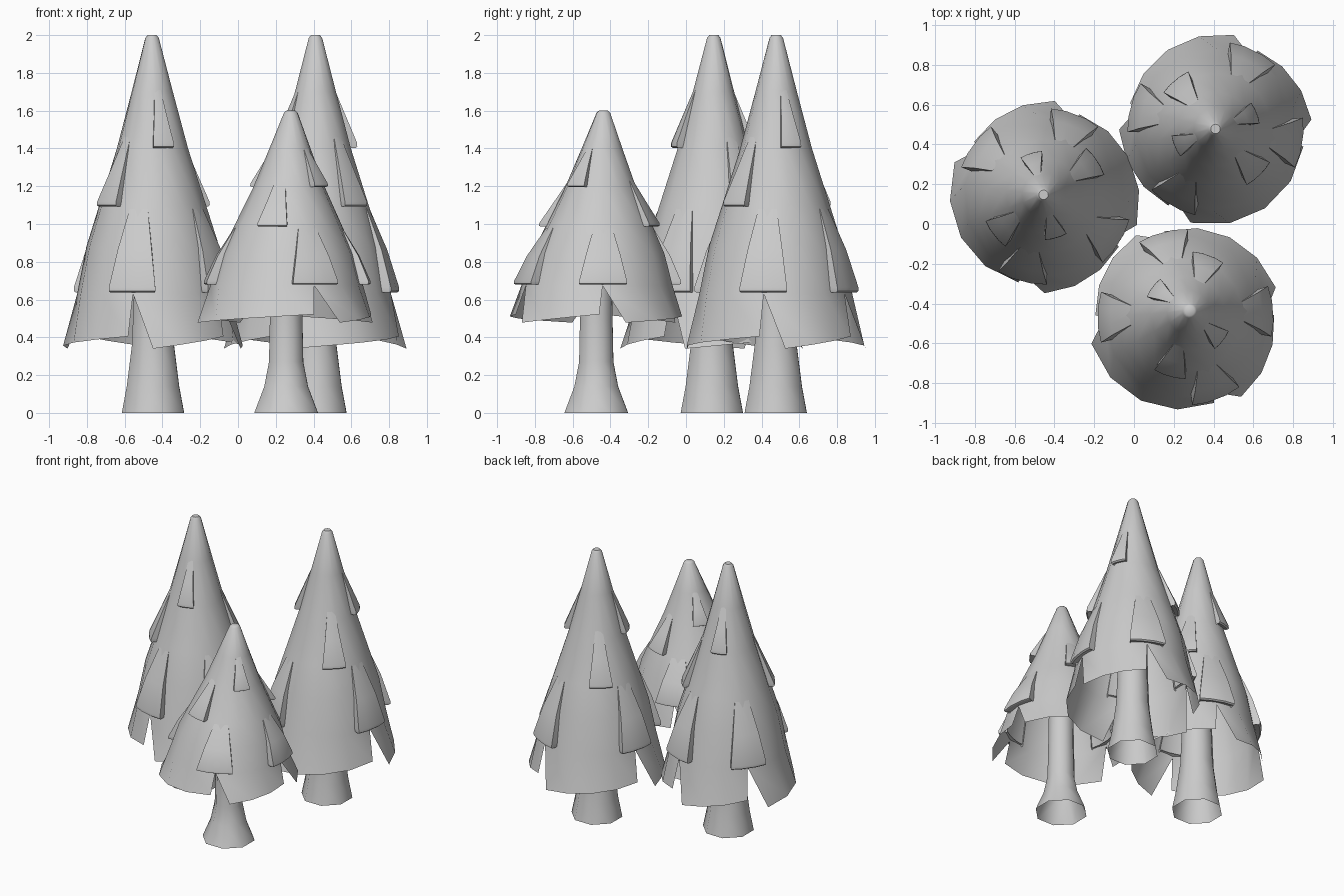
import bpy, bmesh
from math import sin, cos, radians, degrees
from mathutils import Vector

cube = bpy.data.objects.get("Cube")
if cube:
    bpy.data.objects.remove(cube)

grey = bpy.data.materials.new("plain grey")
grey.use_nodes = True
COLOUR = (0.6, 0.6, 0.6, 1)
grey.diffuse_color = COLOUR
grey.node_tree.nodes["Principled BSDF"].inputs["Base Color"].default_value = COLOUR

# Canopy outline as (height, radius), from the tip down to the top of the slits
PROFILE = [(2.0, 0.024), (1.985, 0.036), (1.7, 0.11), (1.4, 0.19),
           (1.1, 0.285), (0.88, 0.355), (0.63, 0.405)]
SLITS = [255, 328, 429, 504, 615]          # slit directions, last repeats the first
# Overhanging flaps: direction, lower height, upper height, half width, depth
FLAPS = [(286, 1.41, 1.72, 15, 0.04), (107, 1.41, 1.72, 15, 0.04),
         (218, 1.10, 1.46, 15, 0.04), (34, 1.10, 1.46, 15, 0.04)]
FLAPS += [(a, 0.645, 1.08, 17, 0.045) for a in SLITS[:4]]


def radius_at(z):
    for (z1, r1), (z0, r0) in zip(PROFILE, PROFILE[1:]):
        if z >= z0:
            return r0 + (r1 - r0) * (z - z0) / (z1 - z0)
    return PROFILE[-1][1]


def polar(angle, r, z):
    a = radians(angle)
    return Vector((r * cos(a), r * sin(a), z))


def skin(bm, rows, closed=False):
    """Join rows of vertices with quads."""
    for upper, lower in zip(rows, rows[1:]):
        n = len(upper)
        for i in range(n if closed else n - 1):
            j = (i + 1) % n
            bm.faces.new((upper[i], lower[i], lower[j], upper[j]))


def finish(bm, name, angle):
    mesh = bpy.data.meshes.new(name)
    bm.to_mesh(mesh)
    bm.free()
    mesh.materials.append(grey)
    obj = bpy.data.objects.new(name, mesh)
    bpy.context.collection.objects.link(obj)
    bpy.ops.object.select_all(action='DESELECT')
    obj.select_set(True)
    bpy.context.view_layer.objects.active = obj
    bpy.ops.object.shade_smooth_by_angle(angle=radians(angle))
    return obj


def place(bm, centre, turn, top, squash, lean):
    """Turn, squash and lean a canopy part, then move it to its tree."""
    for v in bm.verts:
        x, y, z = v.co
        c, s = cos(radians(turn)), sin(radians(turn))
        k = (z - 0.4) / 1.6
        v.co = (c * x - s * y + centre[0] + lean[0] * k,
                s * x + c * y + centre[1] + lean[1] * k,
                top - (2 - z) * squash)


def canopy(name, *where):
    bm = bmesh.new()
    # Panels between slits, each with evenly spaced columns
    panels = []
    for a0, a1 in zip(SLITS, SLITS[1:]):
        n = round((a1 - a0) / 25)
        panels.append([a0 + (a1 - a0) * i / n for i in range(n + 1)])
    columns = [a for p in panels for a in p[:-1]]
    rows = [[bm.verts.new(polar(a, r, z)) for a in columns] for z, r in PROFILE]
    skin(bm, rows, closed=True)
    bm.faces.new(rows[0])
    # Skirt panels that open away from each slit, with a slanting hem
    first = 0
    for p in panels:
        n = len(p) - 1
        upper = [rows[-1][(first + i) % len(columns)] for i in range(n + 1)]
        start, end = p[0] + 15, p[-1] - 2
        hem = [bm.verts.new(polar(start + (end - start) * i / n,
                                  0.485 - 0.035 * i / n,
                                  0.34 + 0.065 * i / n)) for i in range(n + 1)]
        skin(bm, [upper, hem])
        first += n
    place(bm, *where)
    finish(bm, name, 50)


def flaps(name, *where):
    bm = bmesh.new()
    for angle, low, high, half, depth in FLAPS:
        mid = (low + high) / 2
        # Face of the flap swells outward, then tucks under at its lip
        lines = [(high, -0.004, 0.6), (mid, depth * 0.5, 0.85),
                 (low + 0.02, depth, 1), (low, depth - 0.004, 1),
                 (low - 0.008, depth - 0.016, 0.98), (low + 0.01, -0.02, 0.95)]
        rows = []
        for z, out, w in lines:
            row = []
            for side in (-1, -0.98, -0.4, 0.4, 0.98, 1):
                r = radius_at(z) + (out if abs(side) < 1 else -0.02)
                row.append(bm.verts.new(polar(angle + side * half * w, r, z)))
            rows.append(row)
        skin(bm, rows)
    place(bm, *where)
    finish(bm, name, 50)


def trunk(name, centre, outline):
    bm = bmesh.new()
    rows = [[bm.verts.new(polar(45 * i + 22, r, z) + Vector((*centre, 0)))
             for i in range(8)] for z, r in reversed(outline)]
    skin(bm, rows, closed=True)
    finish(bm, name, 60)


TALL = [(0, 0.178), (0.14, 0.15), (0.36, 0.12), (0.6, 0.11), (1.1, 0.1)]
SHORT = [(0, 0.182), (0.14, 0.125), (0.27, 0.098), (0.5, 0.093), (0.95, 0.085)]

# Tree name, centre, turn, top height, squash, lean, trunk outline
TREES = [("left_tree", (-0.45, 0.137), 0, 2.0, 1.0, (-0.005, 0.01), TALL),
         ("back_tree", (0.41, 0.475), 96, 2.0, 1.0, (0, 0.003), TALL),
         ("front_tree", (0.255, -0.475), 36, 1.6, 0.676, (0.025, 0.038), SHORT)]
for tree, centre, turn, top, squash, lean, outline in TREES:
    where = (centre, turn, top, squash, lean)
    canopy(tree + "_canopy", *where)
    flaps(tree + "_flaps", *where)
    trunk(tree + "_trunk", centre, outline)
